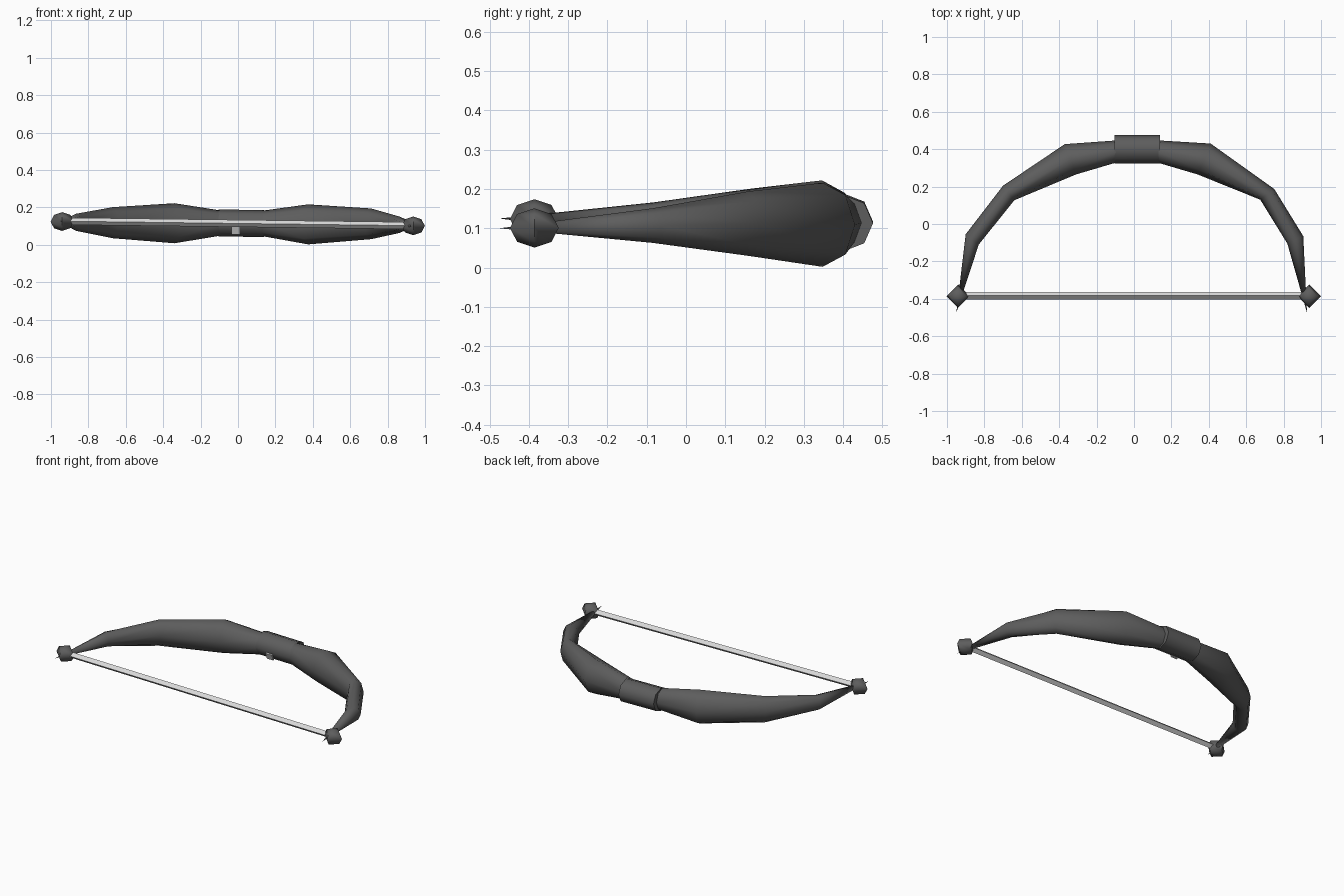
import bpy, bmesh, math
from mathutils import Vector

if "Cube" in bpy.data.objects:
    bpy.data.objects.remove(bpy.data.objects["Cube"])


def material(name, v):
    m = bpy.data.materials.new(name)
    m.diffuse_color = (v, v, v, 1)
    m.use_nodes = True
    m.node_tree.nodes["Principled BSDF"].inputs["Base Color"].default_value = m.diffuse_color
    return m


dark = material("dark grey", 0.11)
light = material("light grey", 0.7)


def finish(name, bm, mat, angle=None):
    bmesh.ops.recalc_face_normals(bm, faces=bm.faces[:])
    me = bpy.data.meshes.new(name)
    bm.to_mesh(me)
    bm.free()
    me.materials.append(mat)
    ob = bpy.data.objects.new(name, me)
    bpy.context.collection.objects.link(ob)
    if angle:
        bpy.ops.object.select_all(action='DESELECT')
        ob.select_set(True)
        bpy.context.view_layer.objects.active = ob
        bpy.ops.object.shade_smooth_by_angle(angle=math.radians(angle))
    return ob


def loft(name, stations, sides, mat, angle=None, tip=None):
    """Skin elliptical rings; station = (outer xy, inner xy, z, half height)."""
    bm = bmesh.new()
    rings = []
    for (ox, oy), (ix, iy), z, h in stations:
        c = Vector(((ox + ix) / 2, (oy + iy) / 2, z))
        u = Vector(((ox - ix) / 2, (oy - iy) / 2, 0))
        rings.append([bm.verts.new(c + u * math.cos(a) + Vector((0, 0, h * math.sin(a))))
                      for a in (2 * math.pi * i / sides for i in range(sides))])
    for a, b in zip(rings, rings[1:]):
        for i in range(sides):
            j = (i + 1) % sides
            bm.faces.new((a[i], a[j], b[j], b[i]))
    bm.faces.new(rings[0])
    if tip:
        t = bm.verts.new(tip)
        for i in range(sides):
            bm.faces.new((rings[-1][i], rings[-1][(i + 1) % sides], t))
    else:
        bm.faces.new(rings[-1])
    return finish(name, bm, mat, angle)


# limbs, each running from the grip to a thin point
loft("left_limb", [
    ((-0.09, 0.447), (-0.09, 0.330), 0.116, 0.067),
    ((-0.37, 0.427), (-0.31, 0.265), 0.115, 0.107),
    ((-0.70, 0.205), (-0.64, 0.127), 0.118, 0.083),
    ((-0.90, -0.055), (-0.83, -0.110), 0.120, 0.046),
], 8, dark, 60, (-0.95, -0.475, 0.125))
loft("right_limb", [
    ((0.13, 0.447), (0.13, 0.327), 0.114, 0.068),
    ((0.41, 0.430), (0.34, 0.265), 0.109, 0.107),
    ((0.75, 0.187), (0.675, 0.130), 0.112, 0.082),
    ((0.905, -0.065), (0.82, -0.105), 0.107, 0.044),
], 8, dark, 60, (0.925, -0.475, 0.100))

# grip sleeve
loft("grip", [((x, 0.476), (x, 0.324), z, 0.072)
              for x, z in ((-0.105, 0.117), (0.14, 0.113))], 8, dark, 60)

# bowstring, a four-sided rod
loft("bowstring", [((x, -0.364), (x, -0.403), z, 0.019)
                   for x, z in ((-0.935, 0.126), (0.93, 0.102))], 4, light)

# four-sided knobs at the string ends
for side, x, z in (("left", -0.94, 0.124), ("right", 0.937, 0.101)):
    bm = bmesh.new()
    bmesh.ops.create_uvsphere(bm, u_segments=4, v_segments=4, radius=1)
    bmesh.ops.scale(bm, vec=(0.062, 0.062, 0.05), verts=bm.verts[:])
    bmesh.ops.translate(bm, vec=(x, -0.386, z), verts=bm.verts[:])
    finish(side + "_knob", bm, dark, 60)

# small pale plate low on the front of the grip
bm = bmesh.new()
bmesh.ops.create_cube(bm, size=1)
bmesh.ops.scale(bm, vec=(0.045, 0.008, 0.044), verts=bm.verts[:])
plate = finish("grip_plate", bm, light)
plate.location = (-0.013, 0.336, 0.078)
plate.rotation_euler = (math.radians(23), 0, 0)
